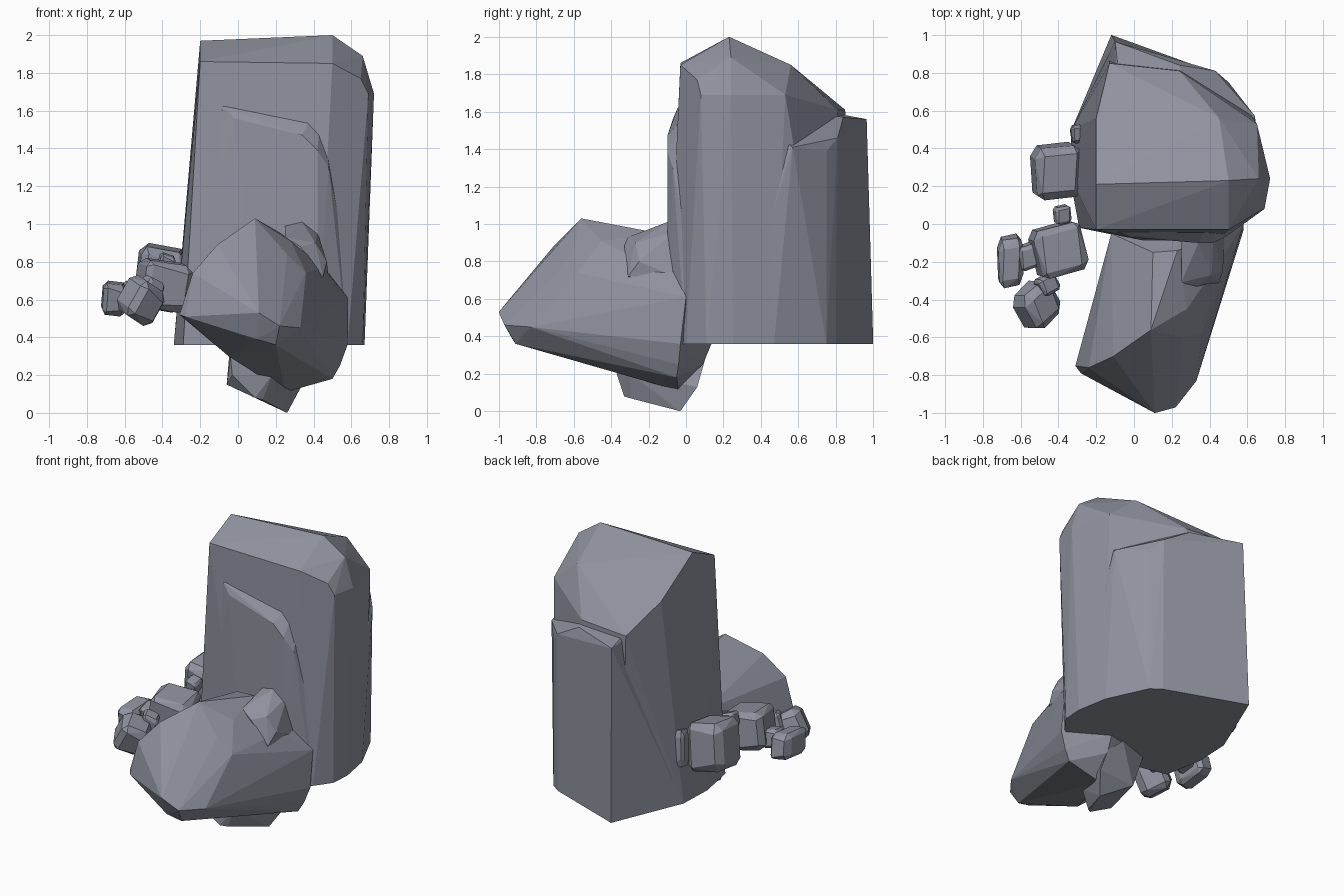
import bpy, bmesh
from mathutils import Vector, Euler
from math import radians

stone = bpy.data.materials.new("slate")
stone.diffuse_color = (0.275, 0.288, 0.345, 1)


def hulls(name, groups):
    """One flat-shaded rock made of one or more convex chunks."""
    mesh = bpy.data.meshes.new(name)
    total = bmesh.new()
    for pts in groups:
        bm = bmesh.new()
        for p in pts:
            bm.verts.new(p)
        bmesh.ops.convex_hull(bm, input=bm.verts[:])
        loose = [v for v in bm.verts if not v.link_faces]
        bmesh.ops.delete(bm, geom=loose, context='VERTS')
        bmesh.ops.dissolve_limit(bm, angle_limit=radians(5), verts=bm.verts[:], edges=bm.edges[:])
        bmesh.ops.recalc_face_normals(bm, faces=bm.faces[:])
        tmp = bpy.data.meshes.new("chunk")
        bm.to_mesh(tmp)
        bm.free()
        total.from_mesh(tmp)
        bpy.data.meshes.remove(tmp)
    total.to_mesh(mesh)
    total.free()
    mesh.materials.append(stone)
    ob = bpy.data.objects.new(name, mesh)
    bpy.context.collection.objects.link(ob)
    return ob


def pebble(name, center, size, rot, c=0.65):
    """Chipped block: chamfered box, tilted, then fitted to its overall size."""
    e = Euler([radians(a) for a in rot]).to_matrix()
    pts = []
    for x in (-1, 1):
        for y in (-1, 1):
            for z in (-1, 1):
                k = c + 0.1 * x * y
                pts += [e @ Vector(p) for p in
                        ((x, y * k, z * c), (x * c, y, z * k), (x * k, y * c, z))]
    lo = [min(p[i] for p in pts) for i in range(3)]
    hi = [max(p[i] for p in pts) for i in range(3)]
    fit = [[center[i] + size[i] * ((p[i] - lo[i]) / (hi[i] - lo[i]) - 0.5) for i in range(3)]
           for p in pts]
    return hulls(name, [fit])


# Tall pillar: a tapering core plus a lower shell that leaves chipped ledges
outline = [(-.34, .25), (-.33, .5), (-.29, -.02), (.1, -.1), (.42, -.1), (.58, 0),
           (.66, .11), (.67, .25), (.63, .47), (.5, .75), (.43, .8), (.2, .87),
           (-.28, .62), (-.15, .92)]
base = [(x, y, .36) for x, y in outline]
corner = (-.12, 1, .36)
core_top = [(-.2, .21, 1.97), (.5, .23, 2), (-.2, -.03, 1.86), (.5, -.03, 1.85),
            (.66, .24, 1.89), (.65, .06, 1.77), (.69, .08, 1.69), (.72, .24, 1.69),
            (.65, .53, 1.69), (.45, .56, 1.85), (.24, .81, 1.61), (-.13, .85, 1.61),
            (-.2, .56, 1.76), (.58, .0, 1.4)]
shell_top = [(-.08, -.045, 1.62), (-.02, -.07, 1.56), (.34, -.1, 1.47), (.42, -.1, 1.39),
             (.48, -.07, 1.3), (0, .1, 1.72), (.45, .1, 1.7), (.4, .5, 1.6),
             (.64, .57, 1.41), (.5, .75, 1.39), (.43, .81, 1.46), (.24, .84, 1.57),
             (-.1, .965, 1.56)]
hulls("pillar", [base + core_top, base + [corner] + shell_top])

# Leaning boulder in front
hulls("leaning_boulder", [[
    (.09, -.56, 1.03), (-.11, -.7, .89), (-.24, -.76, .74), (-.31, -.75, .52),
    (-.28, -.79, .51), (.11, -1, .53), (.22, -.97, .46), (.1, -.93, .39), (.2, -.91, .36),
    (.33, -.83, .45), (.08, -.88, .66), (.36, -.58, .74), (.26, -.6, .84), (.28, -.45, .91),
    (.23, -.14, .95), (.1, -.15, .95), (.45, -.2, .77), (.48, -.05, .74), (.58, 0, .61),
    (.58, -.03, .36), (.54, -.04, .25), (.5, -.05, .18), (-.05, -.62, .3), (.2, -.62, .27),
    (.25, -.04, .11), (-.12, -.05, .75), (-.05, -.02, .38),
    (.3, .09, .25), (.3, .14, .37), (.08, .1, .4), (.3, .1, .6)]])

# Stone beneath the boulder
hulls("foot_stone", [[
    (-.06, -.3, .15), (-.04, -.36, .3), (-.03, -.37, .2), (.09, -.33, .08), (.13, -.3, .07),
    (.26, -.03, 0), (.33, .06, .13), (.18, -.3, .2), (.3, .1, .27), (.2, .13, .36),
    (-.04, .05, .38), (.05, .05, .12)]])

# Stone perched against the pillar
hulls("perched_stone", [[
    (.25, -.31, .93), (.33, -.33, .88), (.45, -.31, .72), (.3, -.3, .65), (.41, -.27, .9),
    (.25, -.05, 1), (.34, -.1, 1.01), (.42, -.06, .96), (.48, -.06, .72), (.47, -.25, .8)]])

# Cluster of small stones on the left
for name, center, size, rot, c in [
        ("side_stone", (-.41, .28, .715), (.28, .31, .37), (6, 8, 5), .7),
        ("cluster_stone_large", (-.4, -.135, .675), (.32, .31, .29), (5, 8, 15), .75),
        ("cluster_stone_left", (-.655, -.195, .605), (.14, .29, .19), (8, 5, 5), .65),
        ("cluster_stone_front", (-.515, -.425, .595), (.25, .25, .27), (20, 25, 40), .62),
        ("cluster_neck", (-.46, -.32, .65), (.14, .12, .16), (10, 20, 30), .7),
        ("cluster_link", (-.56, -.17, .63), (.12, .16, .14), (10, 5, 15), .7),
        ("cluster_chip", (-.38, .05, .79), (.1, .11, .12), (10, 15, 10), .7),
        ("pillar_chip", (-.29, .48, .73), (.1, .11, .28), (5, 5, 10), .65)]:
    pebble(name, center, size, rot, c)
